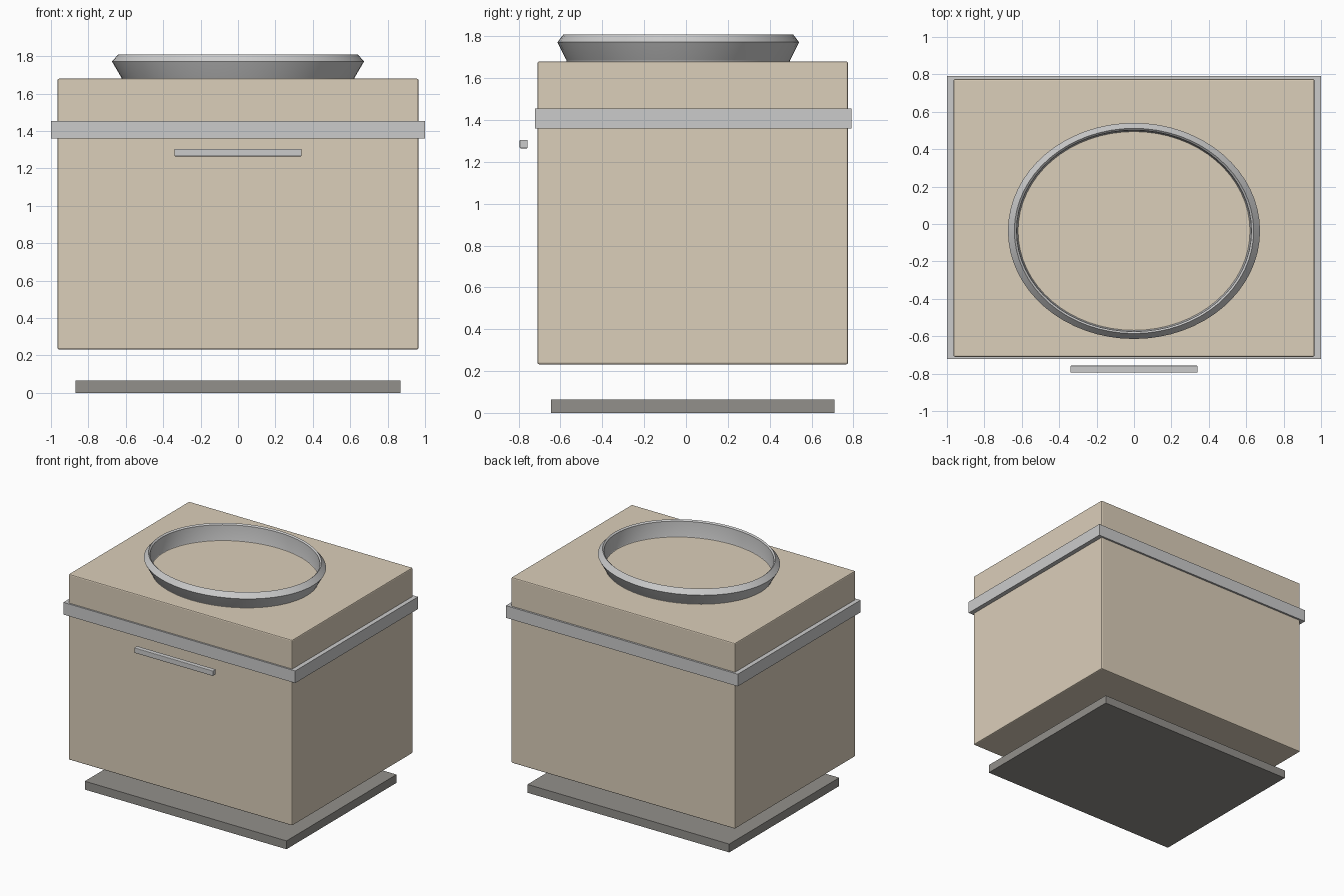
import bpy, math

if "Cube" in bpy.data.objects:
    bpy.data.objects.remove(bpy.data.objects["Cube"])


def material(name, rgb):
    m = bpy.data.materials.new(name)
    m.diffuse_color = (*rgb, 1)
    m.use_nodes = True
    m.node_tree.nodes["Principled BSDF"].inputs["Base Color"].default_value = m.diffuse_color
    return m


def box(name, x, y, z, bevel=0, mat=None):
    # Each of x, y, z is a (low, high) pair
    bpy.ops.mesh.primitive_cube_add(size=1)
    ob = bpy.context.object
    ob.name = name
    ob.location = [(a + b) / 2 for a, b in (x, y, z)]
    ob.scale = [b - a for a, b in (x, y, z)]
    bpy.ops.object.transform_apply(location=False, rotation=False, scale=True)
    if bevel:
        mod = ob.modifiers.new("soft_edges", "BEVEL")
        mod.width, mod.segments = bevel, 2
    if mat:
        ob.data.materials.append(mat)
    return ob


wood = material("wood", (0.71, 0.62, 0.49))
dark = material("dark_base", (0.29, 0.28, 0.26))
stone = material("pale_stone", (0.85, 0.85, 0.84))

# Recessed plinth, floating cabinet, counter band and drawer handle
box("plinth", (-0.87, 0.87), (-0.645, 0.71), (0, 0.065), 0, dark)
box("cabinet", (-0.965, 0.965), (-0.71, 0.775), (0.232, 1.68), 0.008, wood)
box("counter_band", (-1, 1), (-0.723, 0.79), (1.36, 1.455), 0, stone)
box("drawer_handle", (-0.34, 0.34), (-0.795, -0.757), (1.265, 1.305), 0.004, stone)

# Oval basin rim: closed profile (radius, height) swept round
profile = [(0.57, 1.61), (0.62, 1.68), (0.674, 1.772), (0.64, 1.81),
           (0.628, 1.80), (0.622, 1.68), (0.60, 1.61)]
sides, n = 64, len(profile)
verts, faces = [], []
for i in range(sides):
    a = 2 * math.pi * i / sides
    verts += [(r * math.cos(a), 0.857 * r * math.sin(a), z) for r, z in profile]
    k = (i + 1) % sides
    for j in range(n):
        j2 = (j + 1) % n
        faces.append((i * n + j, k * n + j, k * n + j2, i * n + j2))
mesh = bpy.data.meshes.new("basin_rim")
mesh.from_pydata(verts, [], faces)
basin = bpy.data.objects.new("basin_rim", mesh)
basin.location.y = -0.037
bpy.context.collection.objects.link(basin)
bpy.ops.object.select_all(action="DESELECT")
basin.select_set(True)
bpy.context.view_layer.objects.active = basin
bpy.ops.object.shade_smooth_by_angle(angle=math.radians(40))
